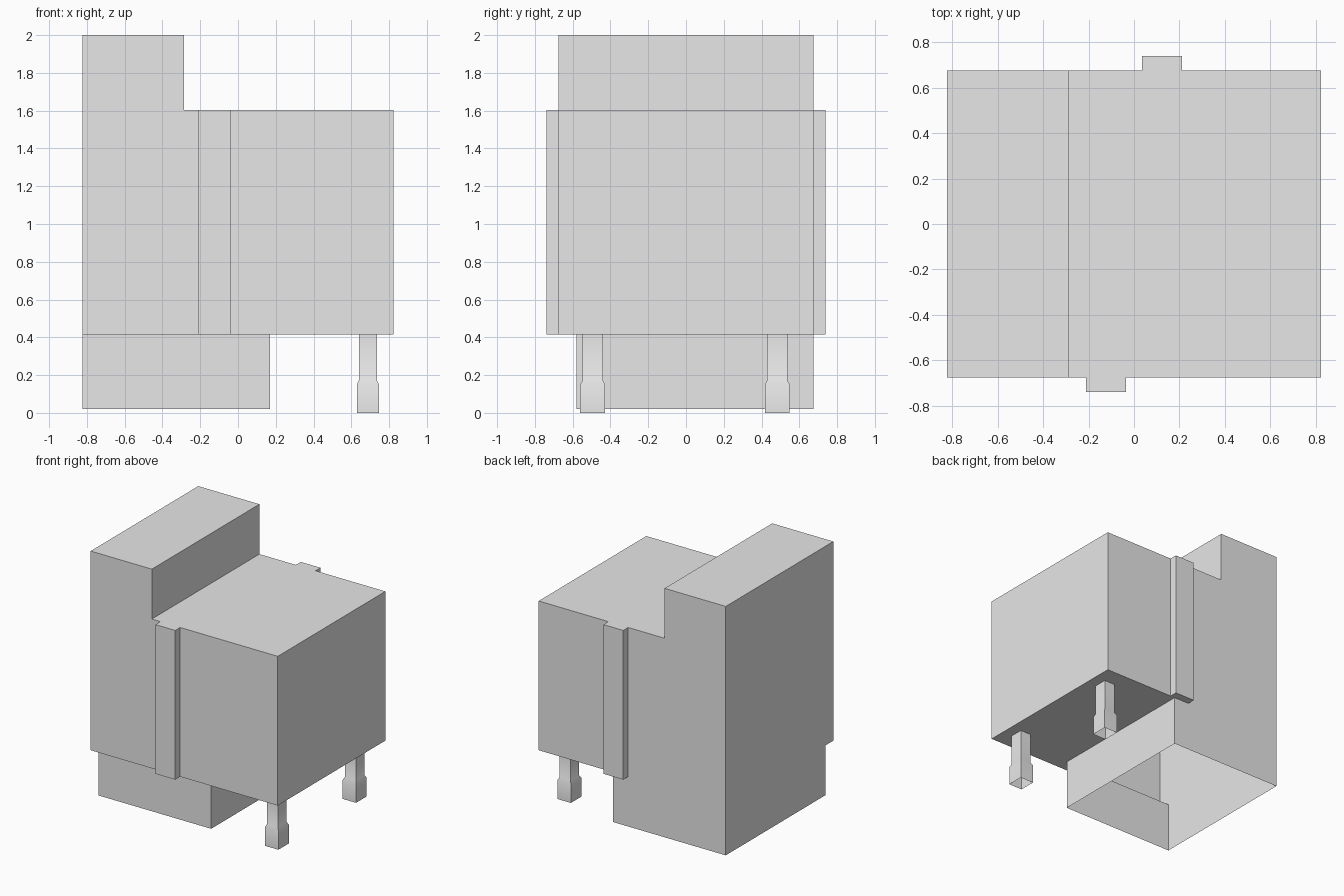
import bpy, bmesh
from mathutils import Vector

cube = bpy.data.objects.get("Cube")
if cube:
    bpy.data.objects.remove(cube, do_unlink=True)

# Single light grey material
grey = bpy.data.materials.new("light grey")
grey.use_nodes = True
grey.diffuse_color = (0.8, 0.8, 0.8, 1)
grey.node_tree.nodes["Principled BSDF"].inputs["Base Color"].default_value = (0.8, 0.8, 0.8, 1)

HALF_X, HALF_Y = 0.823, 0.676
FLOOR, ROOF, TOWER = 0.416, 1.603, 2.0


def finish(bm, name):
    bmesh.ops.recalc_face_normals(bm, faces=bm.faces)
    mesh = bpy.data.meshes.new(name)
    bm.to_mesh(mesh)
    bm.free()
    mesh.materials.append(grey)
    obj = bpy.data.objects.new(name, mesh)
    bpy.context.collection.objects.link(obj)
    return obj


def box(name, lo, hi):
    bm = bmesh.new()
    bmesh.ops.create_cube(bm, size=1)
    lo, hi = Vector(lo), Vector(hi)
    for v in bm.verts:
        v.co = (lo + hi) / 2 + v.co * (hi - lo)
    return finish(bm, name)


# Stepped housing: L-shaped profile swept front to back
bm = bmesh.new()
profile = [(-HALF_X, FLOOR), (HALF_X, FLOOR), (HALF_X, ROOF),
           (-0.285, ROOF), (-0.285, TOWER), (-HALF_X, TOWER)]
face = bm.faces.new([bm.verts.new((x, -HALF_Y, z)) for x, z in profile])
swept = bmesh.ops.extrude_face_region(bm, geom=[face], use_keep_orig=True)
bmesh.ops.translate(bm, vec=(0, 2 * HALF_Y, 0),
                    verts=[g for g in swept["geom"] if isinstance(g, bmesh.types.BMVert)])


def floor_faces():
    return [f for f in bm.faces if all(abs(v.co.z - FLOOR) < 1e-4 for v in f.verts)]


# Cut the floor where the hollow plinth joins
for point, normal in (((0.17, 0, 0), (1, 0, 0)), ((0, -0.58, 0), (0, 1, 0))):
    faces = floor_faces()
    geom = set(faces)
    for f in faces:
        geom.update(f.edges)
        geom.update(f.verts)
    bmesh.ops.bisect_plane(bm, geom=list(geom), plane_co=point, plane_no=normal)

# Open the floor there and pull the plinth walls down
hole = next(f for f in floor_faces()
            if f.calc_center_median().x < 0.17 and f.calc_center_median().y > -0.58)
rim = list(hole.edges)
bmesh.ops.delete(bm, geom=[hole], context='FACES_ONLY')
walls = bmesh.ops.extrude_edge_only(bm, edges=rim)
bmesh.ops.translate(bm, vec=(0, 0, 0.02 - FLOOR),
                    verts=[g for g in walls["geom"] if isinstance(g, bmesh.types.BMVert)])
finish(bm, "housing_and_plinth")

# Vertical trim strips on the front and back
box("front_strip", (-0.21, -0.738, FLOOR), (-0.036, -HALF_Y, ROOF))
box("back_strip", (0.036, HALF_Y, FLOOR), (0.21, 0.738, ROOF))

# Open tube legs with a wider foot
for name, y in (("front_leg", -0.494), ("back_leg", 0.483)):
    bm = bmesh.new()
    rings = []
    for z, hx, hy in ((0, 0.059, 0.066), (0.15, 0.059, 0.066),
                      (0.172, 0.048, 0.054), (FLOOR, 0.048, 0.054)):
        rings.append([bm.verts.new((0.688 + sx * hx, y + sy * hy, z))
                      for sx, sy in ((-1, -1), (1, -1), (1, 1), (-1, 1))])
    for a, b in zip(rings, rings[1:]):
        for i in range(4):
            j = (i + 1) % 4
            bm.faces.new((a[i], a[j], b[j], b[i]))
    leg = finish(bm, name)
    bpy.ops.object.select_all(action='DESELECT')
    leg.select_set(True)
    bpy.context.view_layer.objects.active = leg
    bpy.ops.object.shade_smooth_by_angle(angle=0.7)
